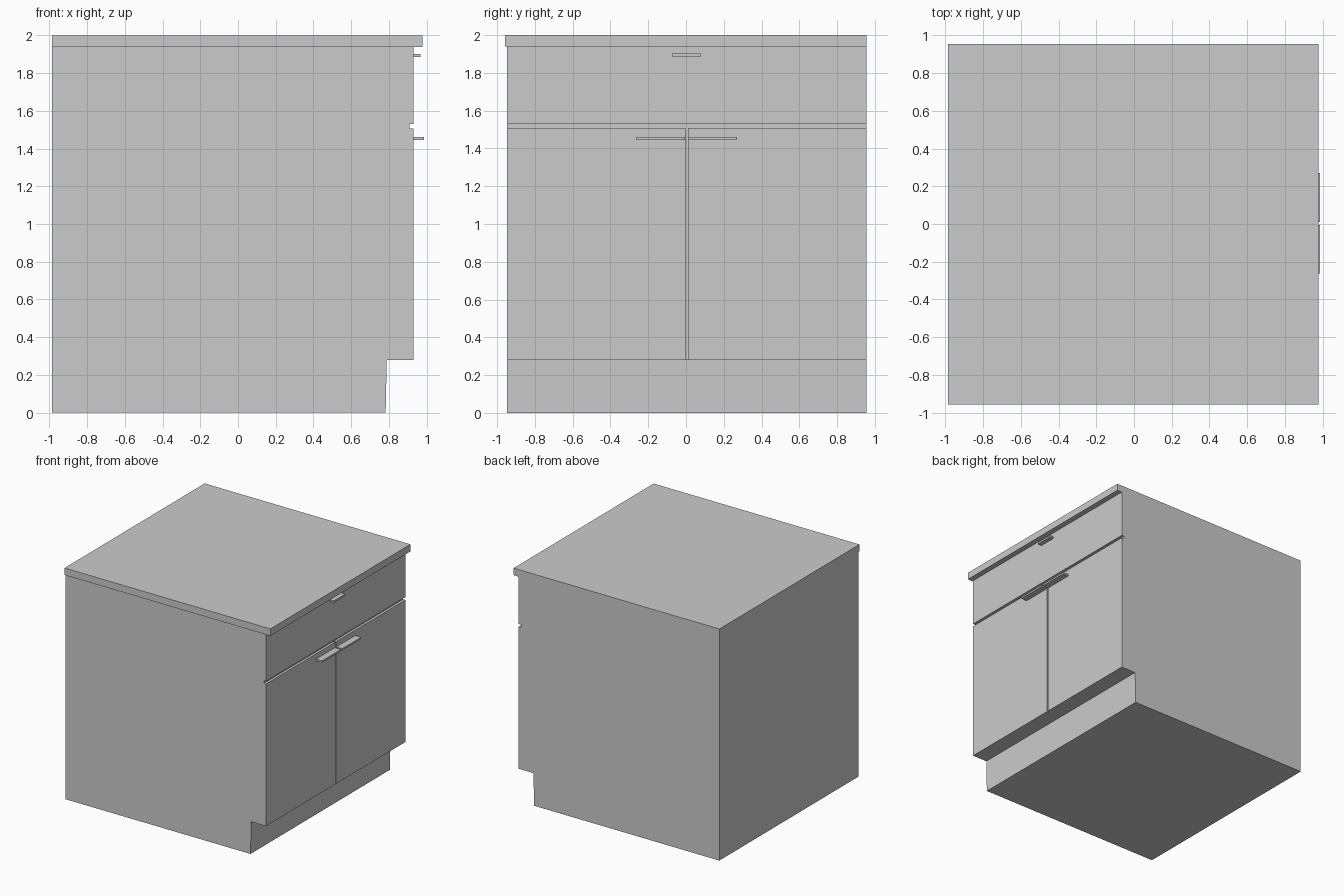
import bpy, bmesh

if "Cube" in bpy.data.objects:
    bpy.data.objects.remove(bpy.data.objects["Cube"])

MID = 0.0035            # centre line of the cabinet body in y
HALF = 0.951            # half width of the body
BACK, CORE, FACE = -0.987, 0.91, 0.931


def extrude_profile(name, profile, y0, y1):
    """Extrude an x-z outline along y into a closed solid."""
    bm = bmesh.new()
    face = bm.faces.new([bm.verts.new((x, y0, z)) for x, z in profile])
    new = bmesh.ops.extrude_face_region(bm, geom=[face])["geom"]
    verts = [g for g in new if isinstance(g, bmesh.types.BMVert)]
    bmesh.ops.translate(bm, verts=verts, vec=(0, y1 - y0, 0))
    bmesh.ops.recalc_face_normals(bm, faces=bm.faces)
    mesh = bpy.data.meshes.new(name)
    bm.to_mesh(mesh)
    bm.free()
    obj = bpy.data.objects.new(name, mesh)
    bpy.context.collection.objects.link(obj)
    return obj


def box(name, x, y, z):
    outline = [(x[0], z[0]), (x[1], z[0]), (x[1], z[1]), (x[0], z[1])]
    return extrude_profile(name, outline, *y)


# Carcass with the recessed, slightly sloping toe kick
extrude_profile("carcass", [(BACK, 0), (0.783, 0), (0.789, 0.28),
                            (CORE, 0.28), (CORE, 1.939), (BACK, 1.939)],
                MID - HALF, MID + HALF)

# Countertop: overhangs the front and one side, flush elsewhere
box("countertop", (BACK, 0.979), (-0.957, MID + HALF), (1.939, 2.0))

# Drawer front and its pull
box("drawer_front", (CORE, FACE), (MID - HALF, MID + HALF), (1.53, 1.939))
box("drawer_handle", (FACE, 0.968), (MID - 0.077, MID + 0.077), (1.886, 1.902))

# Pair of doors with pulls, mirrored about the centre gap
for side, s in (("left", -1), ("right", 1)):
    def span(a, b):
        return sorted((MID + s * a, MID + s * b))
    box(side + "_door", (CORE, FACE), span(0.006, HALF), (0.28, 1.507))
    box(side + "_door_handle", (FACE, 0.987), span(0.008, 0.267), (1.446, 1.461))
